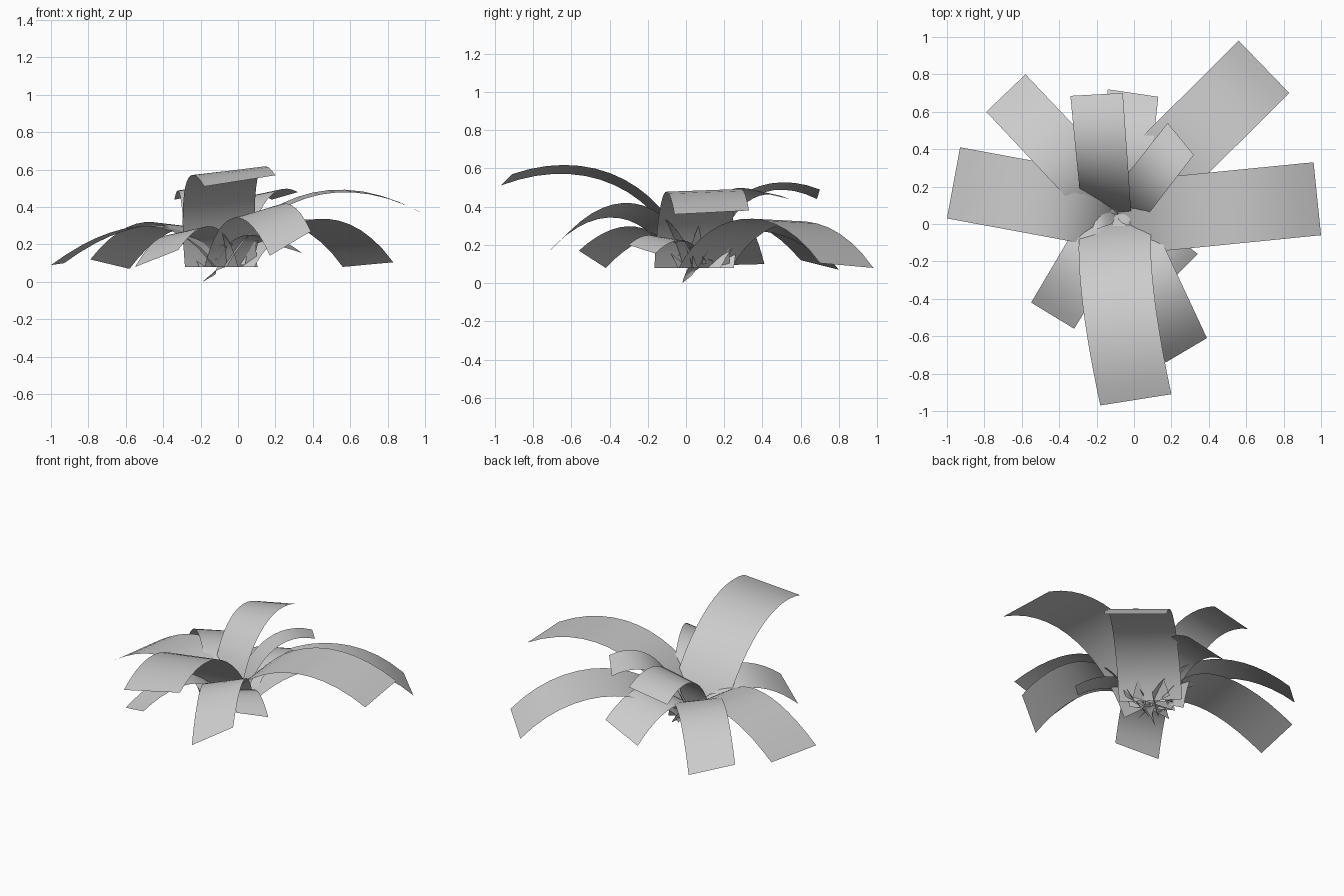
import bpy, bmesh, math, random
from mathutils import Vector, Matrix

cube = bpy.data.objects.get("Cube")
if cube:
    bpy.data.objects.remove(cube)

grey = bpy.data.materials.new("leaf_grey")
grey.use_nodes = True
colour = (0.6, 0.6, 0.6, 1)
grey.diffuse_color = colour
grey.node_tree.nodes["Principled BSDF"].inputs["Base Color"].default_value = colour


def leaf(name, root, tip_a, tip_b, rise, arch, lean=0.2, reach=0.6,
         bend=0.0, turn=0.0, segments=14):
    """Arching strap: a cubic centre line swept by a side vector.
    rise and arch are the control heights, lean and reach their distance along."""
    root, tip_a, tip_b = Vector(root), Vector(tip_a), Vector(tip_b)
    tip = (tip_a + tip_b) / 2
    tip_side = (tip_b - tip_a) / 2
    chord = tip - root
    across = Vector((-chord.y, chord.x, 0)).normalized()
    if across.dot(tip_side) < 0:
        across.negate()
    root_side = Matrix.Rotation(math.radians(turn), 3, "Z") @ across * tip_side.length
    c1 = root + chord * lean + across * bend
    c2 = root + chord * reach + across * bend
    c1.z, c2.z = rise, arch

    bm = bmesh.new()
    previous = None
    for i in range(segments + 1):
        t = i / segments
        u = 1 - t
        centre = root * u**3 + c1 * 3*u*u*t + c2 * 3*u*t*t + tip * t**3
        side = root_side.lerp(tip_side, t)
        row = [bm.verts.new(centre + side * k) for k in (-1, 0, 1)]
        if previous:
            for k in range(2):
                bm.faces.new((previous[k], previous[k+1], row[k+1], row[k]))
        previous = row
    bm.normal_update()
    # upper surface faces up
    if sum(f.normal.z * f.calc_area() for f in bm.faces) < 0:
        bmesh.ops.reverse_faces(bm, faces=bm.faces[:])
    for f in bm.faces:
        f.smooth = True
    mesh = bpy.data.meshes.new(name)
    bm.to_mesh(mesh)
    bm.free()
    mesh.materials.append(grey)
    obj = bpy.data.objects.new(name, mesh)
    bpy.context.collection.objects.link(obj)


# Tall arching leaves
leaf("front_leaf", (-.09, .02, .08), (-.18, -.97, .51), (.20, -.91, .57),
     .5, .7, lean=.14, reach=.54, bend=-.05)
leaf("left_leaf", (-.08, .03, .08), (.96, .33, .38), (1, -.06, .36),
     .42, .63, lean=.17, reach=.55)
leaf("back_leaf", (-.15, .09, .1), (-.34, .685, .44), (-.06, .70, .49),
     .4, .6, lean=.1, reach=.5, turn=-24)
leaf("back_left_upper_leaf", (-.05, .07, .09), (.18, .54, .44), (.32, .37, .48),
     .35, .55, lean=.15, reach=.5)

# Long drooping leaves
leaf("back_left_leaf", (-.05, .1, .08), (.56, .98, .08), (.83, .70, .105), .36, .46, reach=.65)
leaf("right_leaf", (-.1, .06, .08), (-.93, .41, .1), (-1, .03, .09), .36, .38, reach=.55)
leaf("back_right_leaf", (-.1, .08, .08), (-.58, .80, .07), (-.79, .60, .12), .36, .4)

# Shorter drooping leaves
leaf("back_lower_leaf", (-.08, .08, .08), (-.14, .72, .12), (.13, .68, .21), .34, .36)
leaf("front_left_leaf", (-.05, 0, .08), (.17, -.74, .14), (.39, -.61, .27), .4, .5)
leaf("front_right_leaf", (-.12, .03, .08), (-.55, -.42, .08), (-.32, -.56, .17), .33, .33)
leaf("front_left_small_leaf", (-.05, .03, .1), (.20, -.30, .2), (.34, -.16, .155),
     .25, .28)

# Small shoots crowded round the crown
random.seed(4)
crown = Vector((-.09, .05, .08))
for i in range(9):
    angle = i * math.tau / 9
    out = Vector((math.cos(angle), math.sin(angle), 0))
    side = Vector((-out.y, out.x, random.uniform(-.5, .5))) * .035
    end = crown + out * random.uniform(.1, .17)
    end.z = random.uniform(.06, .22)
    leaf(f"shoot_{i + 1}", crown, end - side, end + side, .12, end.z + .04, segments=6)

# Root strip hanging below the crown
leaf("root_strip", crown, (-.19, -.02, 0), (-.12, .03, .04), .08, .06, segments=6)
